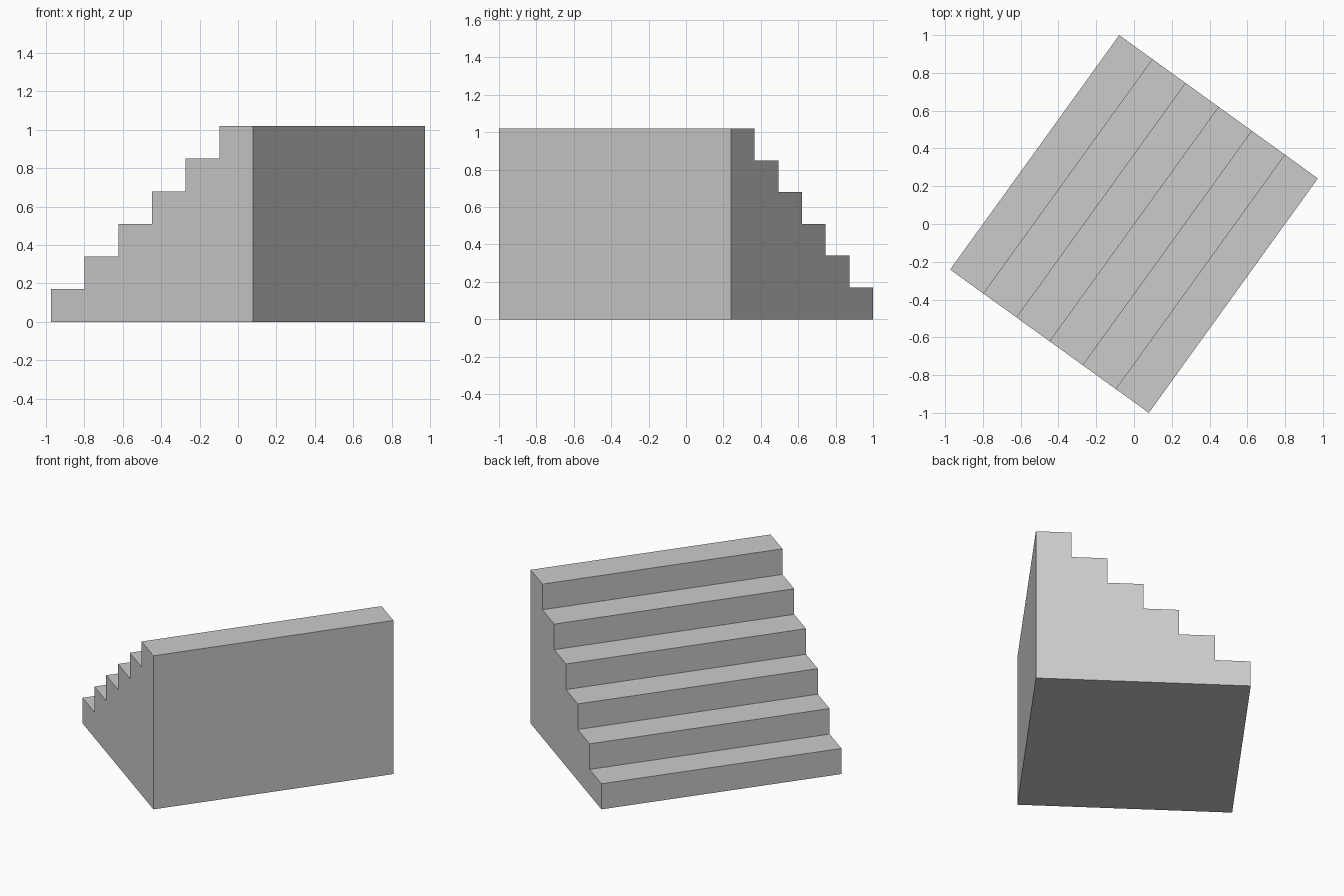
import bpy
import bmesh
from math import radians
from mathutils import Matrix, Vector

cube = bpy.data.objects.get("Cube")
if cube:
    bpy.data.objects.remove(cube, do_unlink=True)

STEPS = 6
RUN, WIDTH, HEIGHT = 1.297, 1.53, 1.02
TURN = radians(-35.8)

# Plain grey material
grey = bpy.data.materials.new("plain_grey")
grey.use_nodes = True
colour = (0.6, 0.6, 0.6, 1)
grey.diffuse_color = colour
grey.node_tree.nodes["Principled BSDF"].inputs["Base Color"].default_value = colour

# Stepped side profile: flat base, straight back, equal treads and risers
tread, riser = RUN / STEPS, HEIGHT / STEPS
profile = [(RUN, 0), (0, 0)]
for i in range(STEPS):
    profile += [(i * tread, (i + 1) * riser), ((i + 1) * tread, (i + 1) * riser)]

# Extrude the profile across the width of the staircase
bm = bmesh.new()
side = bm.faces.new([bm.verts.new((x - RUN / 2, -WIDTH / 2, z)) for x, z in profile])
extruded = bmesh.ops.extrude_face_region(bm, geom=[side], use_keep_orig=True)
far_side = [v for v in extruded["geom"] if isinstance(v, bmesh.types.BMVert)]
bmesh.ops.translate(bm, verts=far_side, vec=Vector((0, WIDTH, 0)))

# Turn the staircase about its vertical axis
bmesh.ops.rotate(bm, verts=bm.verts, cent=(0, 0, 0), matrix=Matrix.Rotation(TURN, 3, "Z"))
bmesh.ops.recalc_face_normals(bm, faces=bm.faces)

mesh = bpy.data.meshes.new("staircase")
bm.to_mesh(mesh)
bm.free()
mesh.materials.append(grey)
staircase = bpy.data.objects.new("staircase", mesh)
bpy.context.scene.collection.objects.link(staircase)
